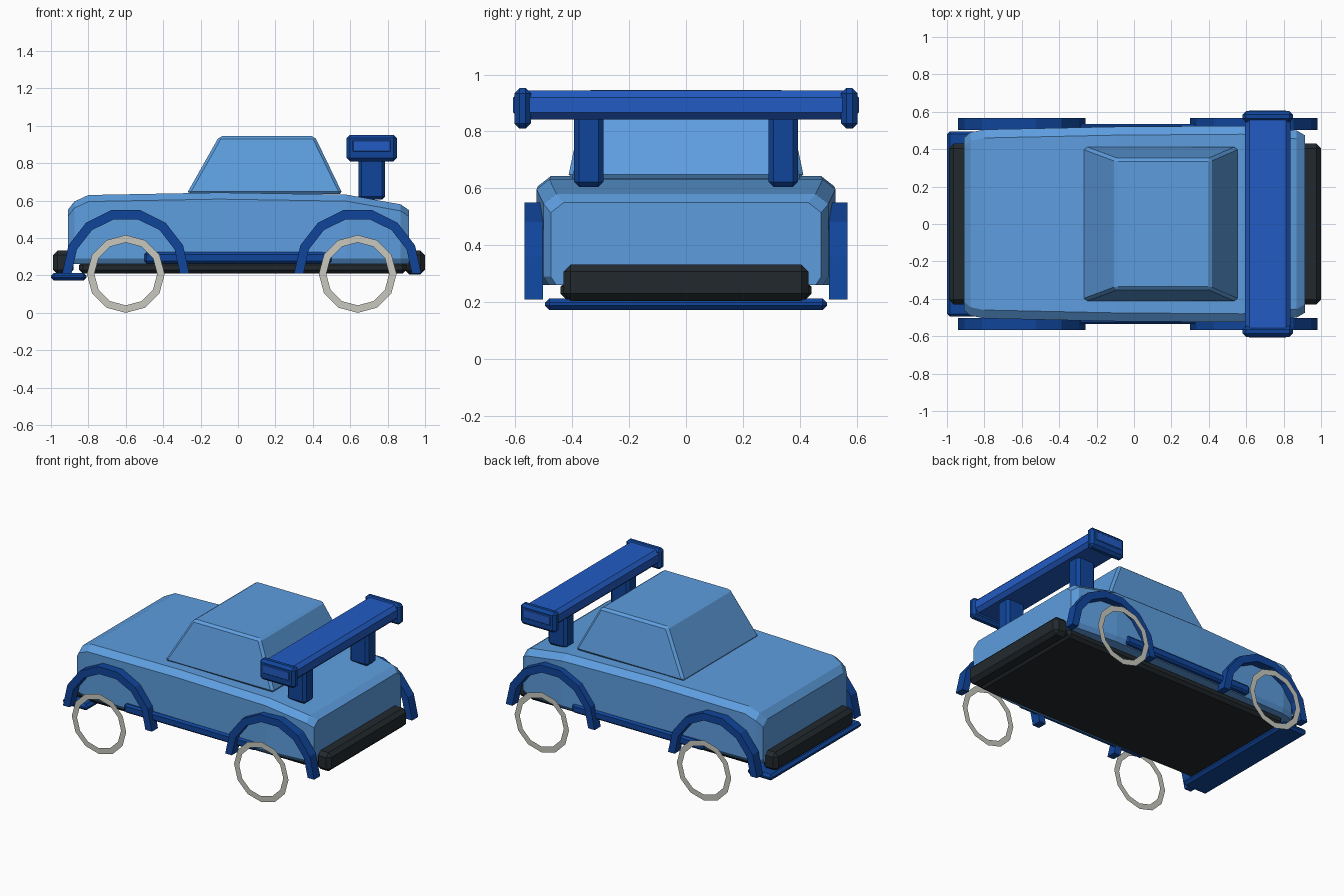
import bpy, bmesh, math
from mathutils import Vector

cube = bpy.data.objects.get("Cube")
if cube:
    bpy.data.objects.remove(cube, do_unlink=True)


def material(name, rgb):
    m = bpy.data.materials.new(name)
    m.use_nodes = True
    m.diffuse_color = (*rgb, 1)
    m.node_tree.nodes["Principled BSDF"].inputs["Base Color"].default_value = (*rgb, 1)
    return m


SKY = material("sky blue", (0.11, 0.34, 0.74))
ROYAL = material("royal blue", (0.016, 0.105, 0.55))
NAVY = material("dark blue", (0.005, 0.06, 0.33))
BLACK = material("soft black", (0.016, 0.022, 0.027))
RIM = material("pale grey", (0.58, 0.58, 0.52))


def finish(name, bm, mat, bevel=0.0, segments=1):
    bmesh.ops.recalc_face_normals(bm, faces=bm.faces)
    me = bpy.data.meshes.new(name)
    bm.to_mesh(me)
    bm.free()
    me.materials.append(mat)
    ob = bpy.data.objects.new(name, me)
    bpy.context.collection.objects.link(ob)
    if bevel:
        mod = ob.modifiers.new("bevel", "BEVEL")
        mod.width = bevel
        mod.segments = segments
    return ob


def loft(name, rings, mat, bevel=0.0):
    """Join rings of equal point count and cap both ends."""
    bm = bmesh.new()
    loops = [[bm.verts.new(p) for p in ring] for ring in rings]
    n = len(loops[0])
    for a, b in zip(loops, loops[1:]):
        for i in range(n):
            j = (i + 1) % n
            bm.faces.new((a[i], a[j], b[j], b[i]))
    bm.faces.new(loops[0])
    bm.faces.new(loops[-1])
    return finish(name, bm, mat, bevel)


def rect(x0, x1, hy, z):
    return [(x0, -hy, z), (x1, -hy, z), (x1, hy, z), (x0, hy, z)]


def box(name, lo, hi, mat, bevel=0.0):
    bm = bmesh.new()
    bmesh.ops.create_cube(bm, size=1)
    lo, hi = Vector(lo), Vector(hi)
    for v in bm.verts:
        v.co = (lo + hi) / 2 + v.co * (hi - lo)
    return finish(name, bm, mat, bevel)


# Body shell: chamfered cross-sections from nose to tail (x, half width, top)
def body_section(x, hw, top):
    half = [(hw - 0.02, 0.26), (hw, 0.29), (hw, top - 0.035), (hw - 0.045, top)]
    return [(x, y, z) for y, z in half] + [(x, -y, z) for y, z in reversed(half)]


loft("body", [body_section(*s) for s in (
    (-0.91, 0.46, 0.55), (-0.875, 0.49, 0.595), (-0.80, 0.505, 0.63),
    (-0.1, 0.52, 0.643), (0.58, 0.525, 0.632), (0.87, 0.50, 0.58),
    (0.913, 0.475, 0.55))], SKY)

# Cabin: tapered block
loft("cabin", [rect(-0.275, 0.56, 0.415, 0.635), rect(-0.1, 0.41, 0.35, 0.945)],
     SKY, 0.015)

# Floor, bumpers and front splitter
box("floor_pan", (-0.85, -0.44, 0.21), (0.9, 0.44, 0.275), BLACK, 0.02)
box("rear_bumper", (0.89, -0.43, 0.205), (1.0, 0.43, 0.333), BLACK, 0.025)
box("front_bumper", (-0.99, -0.43, 0.205), (-0.88, 0.43, 0.333), BLACK, 0.025)
box("front_splitter", (-1.0, -0.495, 0.173), (-0.81, 0.495, 0.214), NAVY, 0.015)

# Rear wing plank
box("wing_plank", (0.593, -0.607, 0.842), (0.836, 0.607, 0.944), ROYAL, 0.024)


# Wheel arch: seven-sided half ring with a square section
def arch(name, cx, y0, y1):
    rings = []
    for i in range(8):
        a = math.pi * i / 7
        c, s = math.cos(a), math.sin(a)
        rings.append([(cx + r * c, y, 0.21 + r * s * 1.025)
                      for r, y in ((0.34, y0), (0.34, y1), (0.29, y1), (0.29, y0))])
    loft(name, rings, NAVY)


# Wheel rim: flat open ring
def rim(name, cx, y, sides=12):
    bm = bmesh.new()
    loops = []
    for r in (0.208, 0.168):
        loops.append([bm.verts.new((cx + r * math.sin(math.tau * i / sides), y,
                                    0.208 + r * math.cos(math.tau * i / sides)))
                      for i in range(sides)])
    outer, inner = loops
    for i in range(sides):
        j = (i + 1) % sides
        bm.faces.new((outer[i], outer[j], inner[j], inner[i]))
    ob = finish(name, bm, RIM)
    if (ob.data.polygons[0].normal.y > 0) != (y > 0):
        ob.data.flip_normals()


# Parts repeated on both sides
for side, s in (("left", 1), ("right", -1)):
    def side_box(name, x0, x1, y0, y1, z0, z1, mat, bevel):
        ya, yb = sorted((s * y0, s * y1))
        box(f"{side}_{name}", (x0, ya, z0), (x1, yb, z1), mat, bevel)

    side_box("sill", -0.5, 0.5, 0.46, 0.535, 0.265, 0.325, NAVY, 0.012)
    side_box("wing_strut", 0.643, 0.787, 0.29, 0.393, 0.605, 0.86, NAVY, 0.018)
    side_box("wing_end_plate", 0.58, 0.85, 0.545, 0.603, 0.81, 0.952, NAVY, 0.018)
    for end, cx in (("front", -0.6), ("rear", 0.64)):
        ya, yb = sorted((s * 0.502, s * 0.568))
        arch(f"{end}_{side}_wheel_arch", cx, ya, yb)
        rim(f"{end}_{side}_wheel_rim", cx, s * 0.66)
